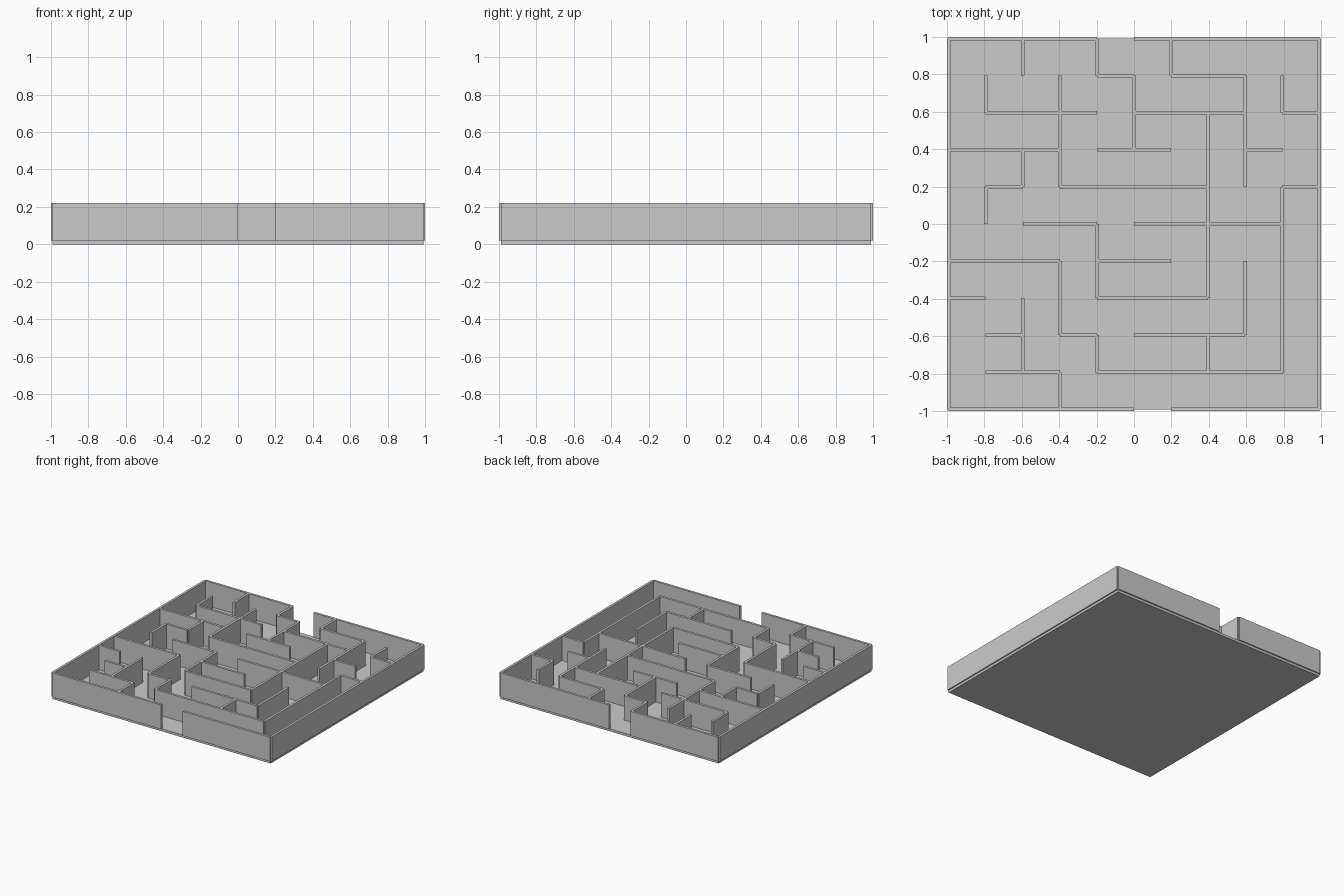
import bpy, bmesh
from mathutils import Matrix, Vector

if "Cube" in bpy.data.objects:
    bpy.data.objects.remove(bpy.data.objects["Cube"])

CELL, HALF, THICK = 0.198, 0.99, 0.02
FLOOR, HEIGHT = 0.02, 0.2

# Wall runs per grid line: line index -> (start, end) in cells
ACROSS = {
    0: [(0, 5), (6, 10)],
    1: [(1, 3), (4, 9)],
    2: [(1, 2), (3, 4), (5, 8)],
    3: [(0, 1), (4, 7)],
    4: [(0, 3), (4, 6)],
    5: [(2, 4), (5, 9)],
    6: [(1, 2), (3, 7), (9, 10)],
    7: [(0, 3), (4, 6), (8, 9)],
    8: [(1, 4), (5, 8), (9, 10)],
    9: [(4, 5), (6, 8)],
    10: [(0, 4), (5, 10)],
}
ALONG = {
    0: [(0, 10)],
    1: [(5, 6), (8, 9)],
    2: [(1, 3), (6, 7), (9, 10)],
    3: [(0, 1), (2, 4), (6, 9)],
    4: [(1, 2), (3, 5), (9, 10)],
    5: [(7, 9)],
    6: [(9, 10)],
    7: [(1, 2), (3, 8)],
    8: [(2, 4), (6, 9)],
    9: [(1, 6), (8, 9)],
    10: [(0, 10)],
}


def grid(i):
    return -HALF + CELL * i


def add_box(bm, center, size):
    m = Matrix.Translation(center) @ Matrix.Diagonal((*size, 1))
    bmesh.ops.create_cube(bm, size=1, matrix=m)


def finish(bm, name):
    me = bpy.data.meshes.new(name)
    bm.to_mesh(me)
    bm.free()
    bpy.context.collection.objects.link(bpy.data.objects.new(name, me))


def build_walls(name, runs, vertical):
    bm = bmesh.new()
    for line, spans in runs.items():
        for a, b in spans:
            mid, length = grid((a + b) / 2), (b - a) * CELL
            z = FLOOR + HEIGHT / 2
            if vertical:
                add_box(bm, Vector((grid(line), mid, z)), (THICK, length, HEIGHT))
            else:
                add_box(bm, Vector((mid, grid(line), z)), (length, THICK, HEIGHT))
    finish(bm, name)


# Floor slab
bm = bmesh.new()
add_box(bm, Vector((0, 0, FLOOR / 2)), (2 * HALF, 2 * HALF, FLOOR))
finish(bm, "maze_floor")

# Maze walls, left-right and front-back
build_walls("walls_across", ACROSS, False)
build_walls("walls_along", ALONG, True)
